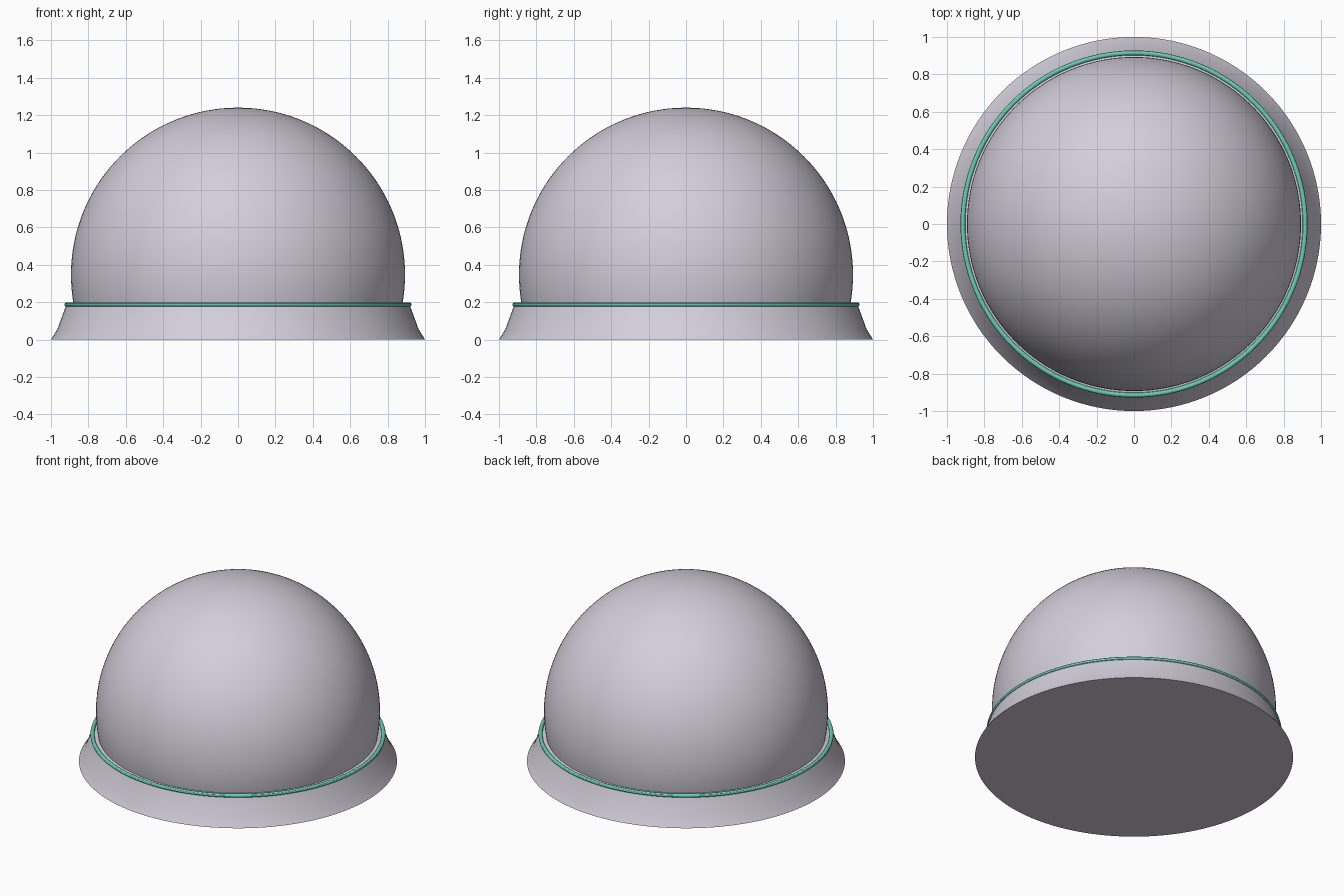
import bpy, bmesh, math

if "Cube" in bpy.data.objects:
    bpy.data.objects.remove(bpy.data.objects["Cube"], do_unlink=True)

SEGMENTS = 128


def material(name, colour):
    mat = bpy.data.materials.new(name)
    mat.use_nodes = True
    mat.diffuse_color = (*colour, 1)
    mat.node_tree.nodes["Principled BSDF"].inputs["Base Color"].default_value = (*colour, 1)
    return mat


def lathe(name, profile, mat, closed=False):
    """Spin an (r, z) profile round the z axis."""
    bm = bmesh.new()
    verts = [bm.verts.new((r, 0, z)) for r, z in profile]
    pairs = list(zip(verts, verts[1:]))
    if closed:
        pairs.append((verts[-1], verts[0]))
    edges = [bm.edges.new(p) for p in pairs]
    bmesh.ops.spin(bm, geom=verts + edges, cent=(0, 0, 0), axis=(0, 0, 1),
                   angle=math.tau, steps=SEGMENTS, use_duplicate=False)
    bmesh.ops.remove_doubles(bm, verts=bm.verts[:], dist=0.0001)
    bmesh.ops.recalc_face_normals(bm, faces=bm.faces[:])
    mesh = bpy.data.meshes.new(name)
    bm.to_mesh(mesh)
    bm.free()
    mesh.materials.append(mat)
    obj = bpy.data.objects.new(name, mesh)
    bpy.context.collection.objects.link(obj)
    bpy.ops.object.select_all(action='DESELECT')
    obj.select_set(True)
    bpy.context.view_layer.objects.active = obj
    bpy.ops.object.shade_smooth_by_angle(angle=math.radians(30))
    return obj


shell = material("pale lavender grey", (0.65, 0.62, 0.71))
trim = material("mint green", (0.15, 0.60, 0.46))

# Flared base with a closed underside and a flat top ledge
lathe("base", [(0, 0), (1, 0), (0.966, 0.055), (0.92, 0.18), (0.905, 0.187), (0, 0.187)], shell)

# Dome: a sphere cut off inside the base
radius, centre = 0.893, 0.347
start, rings = math.asin((0.15 - centre) / radius), 48
angles = [start + (math.pi / 2 - start) * i / rings for i in range(rings + 1)]
dome = [(radius * math.cos(a), centre + radius * math.sin(a)) for a in angles]
lathe("dome", [(0, 0.15)] + dome, shell)

# Thin trim ring around the seam
tube = [math.tau * i / 12 for i in range(12)]
lathe("trim_ring", [(0.915 + 0.013 * math.cos(a), 0.187 + 0.012 * math.sin(a)) for a in tube],
      trim, closed=True)
